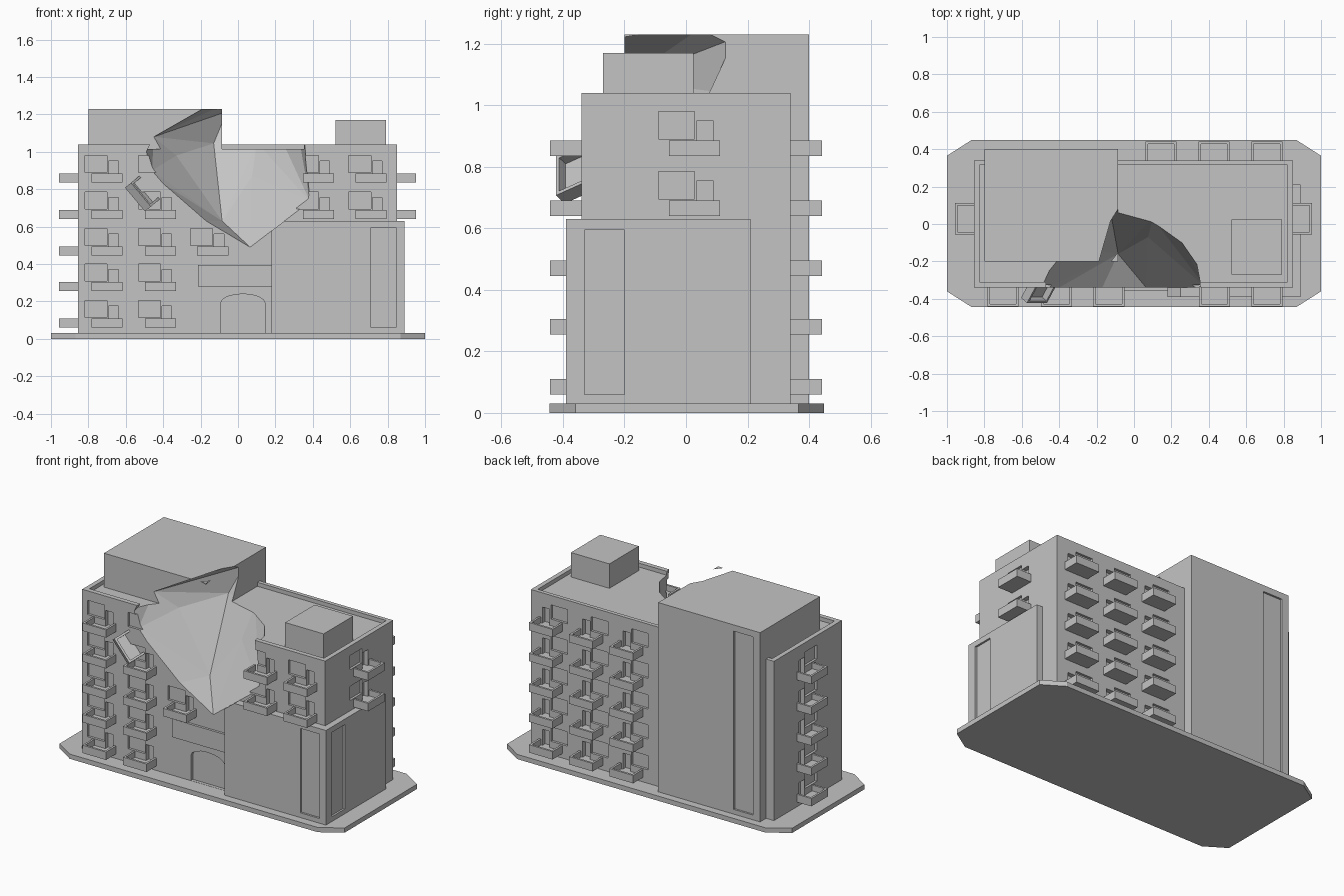
import bpy, bmesh, math
from mathutils import Matrix, Vector

if "Cube" in bpy.data.objects:
    bpy.data.objects.remove(bpy.data.objects["Cube"])

concrete = bpy.data.materials.new("light_gray_concrete")
concrete.diffuse_color = (0.55, 0.55, 0.55, 1)
concrete.use_nodes = True
concrete.node_tree.nodes["Principled BSDF"].inputs["Base Color"].default_value = concrete.diffuse_color


def finish(name, bm):
    bmesh.ops.recalc_face_normals(bm, faces=bm.faces)
    me = bpy.data.meshes.new(name)
    bm.to_mesh(me)
    bm.free()
    me.materials.append(concrete)
    ob = bpy.data.objects.new(name, me)
    bpy.context.collection.objects.link(ob)
    return ob


def add_box(bm, x0, x1, y0, y1, z0, z1):
    m = Matrix.Translation(((x0 + x1) / 2, (y0 + y1) / 2, (z0 + z1) / 2)) @ \
        Matrix.Diagonal((abs(x1 - x0), abs(y1 - y0), abs(z1 - z0), 1))
    return bmesh.ops.create_cube(bm, size=1, matrix=m)["verts"]


def boxes(name, *specs):
    bm = bmesh.new()
    for s in specs:
        add_box(bm, *s)
    return finish(name, bm)


def prism(name, pts, axis, a, b):
    """Extrude a 2D outline along z, or along y for an (x, z) outline."""
    bm = bmesh.new()
    vec = (lambda p: (p[0], p[1], a)) if axis == "z" else (lambda p: (p[0], a, p[1]))
    f = bm.faces.new([bm.verts.new(vec(p)) for p in pts])
    r = bmesh.ops.extrude_face_region(bm, geom=[f])
    d = Vector((0, 0, b - a)) if axis == "z" else Vector((0, b - a, 0))
    bmesh.ops.translate(bm, vec=d, verts=[g for g in r["geom"] if isinstance(g, bmesh.types.BMVert)])
    return finish(name, bm)


def boolean(ob, tool, op):
    mod = ob.modifiers.new("cut", "BOOLEAN")
    mod.object, mod.operation, mod.solver = tool, op, "EXACT"
    bpy.context.view_layer.update()
    me = bpy.data.meshes.new_from_object(
        ob.evaluated_get(bpy.context.evaluated_depsgraph_get()))
    ob.modifiers.clear()
    ob.data = me
    bpy.data.objects.remove(tool)


# Chamfered ground slab
prism("ground_slab", [(-1, -.36), (-.87, -.443), (.87, -.443), (1, -.36),
                      (1, .365), (.87, .448), (-.87, .448), (-1, .365)], "z", 0, .03)

# Main block with recessed roof, joined with the stair tower and the side annex
building = boxes("building", (-.855, .85, -.34, .34, .02, 1.04))
boolean(building, boxes("roof_cut", (-.825, .82, -.31, .315, 1.015, 1.2)), "DIFFERENCE")
boolean(building, boxes("tower", (-.8, -.085, -.2, .4, .02, 1.23)), "UNION")
boolean(building, boxes("annex", (.18, .89, -.39, .21, .02, .63)), "UNION")

# Rooftop shed
boxes("roof_shed", (.52, .79, -.27, .025, 1.0, 1.17))

# Tall strip recesses on tower and annex
boolean(building, boxes("strips", (-.75, -.615, .388, .5, .06, 1.19),
                        (.71, .845, -.5, -.378, .06, .595),
                        (.878, 1, -.33, -.2, .06, .595)), "DIFFERENCE")

# Arched entrance and the panel above it
arch = [(-.093, 0.031), (.145, 0.031)] + \
    [(.026 + .119 * math.cos(t), .19 + .05 * math.sin(t))
     for t in [math.pi * i / 8 for i in range(9)]]
boolean(building, prism("entrance", arch, "y", -.5, -.32), "DIFFERENCE")
boxes("entrance_panel", (-.215, .18, -.355, -.335, .28, .395))

# Balcony layout: side -> wall distance, and (position along wall, floors)
rows = [.085, .28, .47, .665, .86]
layout = {
    "front": (-.34, [(-.7, rows), (-.415, rows[:4]), (-.135, rows[2:3]),
                     (.43, rows[3:]), (.71, rows[3:])]),
    "back": (.34, [(.145, rows), (.428, rows), (.71, rows)]),
    "left": (-.855, [(.028, rows)]),
    "right": (.85, [(.028, rows[3:])]),
}


def side_box(side, wall, u0, u1, v0, v1, z0, z1):
    """Box with u along the wall and v outward from it."""
    s = 1 if wall > 0 else -1
    a, b = sorted((wall + s * v0, wall + s * v1))
    return (u0, u1, a, b, z0, z1) if side in ("front", "back") else (a, b, u0, u1, z0, z1)


def balcony_parts(u, c, t=.013):
    h, z0, z1 = .083, c - .025, c + .025
    return [(u - h, u + h, -.005, .102, z0, z0 + t),
            (u - h, u + h, .102 - t, .102, z0 + t, z1),
            (u - h, u - h + t, -.005, .102 - t, z0 + t, z1),
            (u + h - t, u + h, -.005, .102 - t, z0 + t, z1)]


# Balconies, with a window and a door recess behind each
recesses = []
for side, (wall, cols) in layout.items():
    parts = []
    for u, floors in cols:
        for c in floors:
            parts += [side_box(side, wall, *p) for p in balcony_parts(u, c)]
            recesses.append(side_box(side, wall, u - .118, u, -.015, .04, c + .03, c + .12))
            recesses.append(side_box(side, wall, u + .008, u + .06, -.028, .04, c - .012, c + .09))
    boxes(side + "_balconies", *parts)
# openings left behind by the fallen balcony
recesses.append((-.533, -.415, -.4, -.325, .89, .98))
boolean(building, boxes("recesses", *recesses), "DIFFERENCE")

# Torn-out crater: convex faceted rock shape subtracted from the building
inner = [(-.13, .09, 1.045), (-.06, .15, 1.215), (-.06, .06, 1.26), (-.17, -.2, 1.24),
         (-.45, -.2, 1.08), (-.33, -.12, .98), (-.12, -.05, .84), (.075, -.07, .87),
         (-.085, -.16, .63), (.1, .03, 1.05), (.24, -.07, 1.05), (.33, -.2, 1.05)]
rim = [(-.49, 1.0), (-.46, .9), (-.4, .83), (-.17, .63), (.065, .49),
       (.385, .735), (.335, .97), (.355, 1.06)]
bm = bmesh.new()
for p in inner + [(x, y, z) for x, z in rim for y in (-.34, -.6)]:
    bm.verts.new(p)
hull = bmesh.ops.convex_hull(bm, input=bm.verts)
bmesh.ops.delete(bm, geom=list({v for v in hull["geom_interior"] + hull["geom_unused"]
                                if isinstance(v, bmesh.types.BMVert)}), context="VERTS")
boolean(building, finish("crater", bm), "DIFFERENCE")

# Fallen balcony hanging at the crater's edge
fallen = boxes("fallen_balcony", *[side_box("front", 0, *p) for p in balcony_parts(0, 0)])
fallen.matrix_world = Matrix.Translation((-.49, -.325, .795)) @ \
    Matrix.Rotation(math.radians(50), 4, "Y") @ Matrix.Rotation(math.radians(35), 4, "X")
